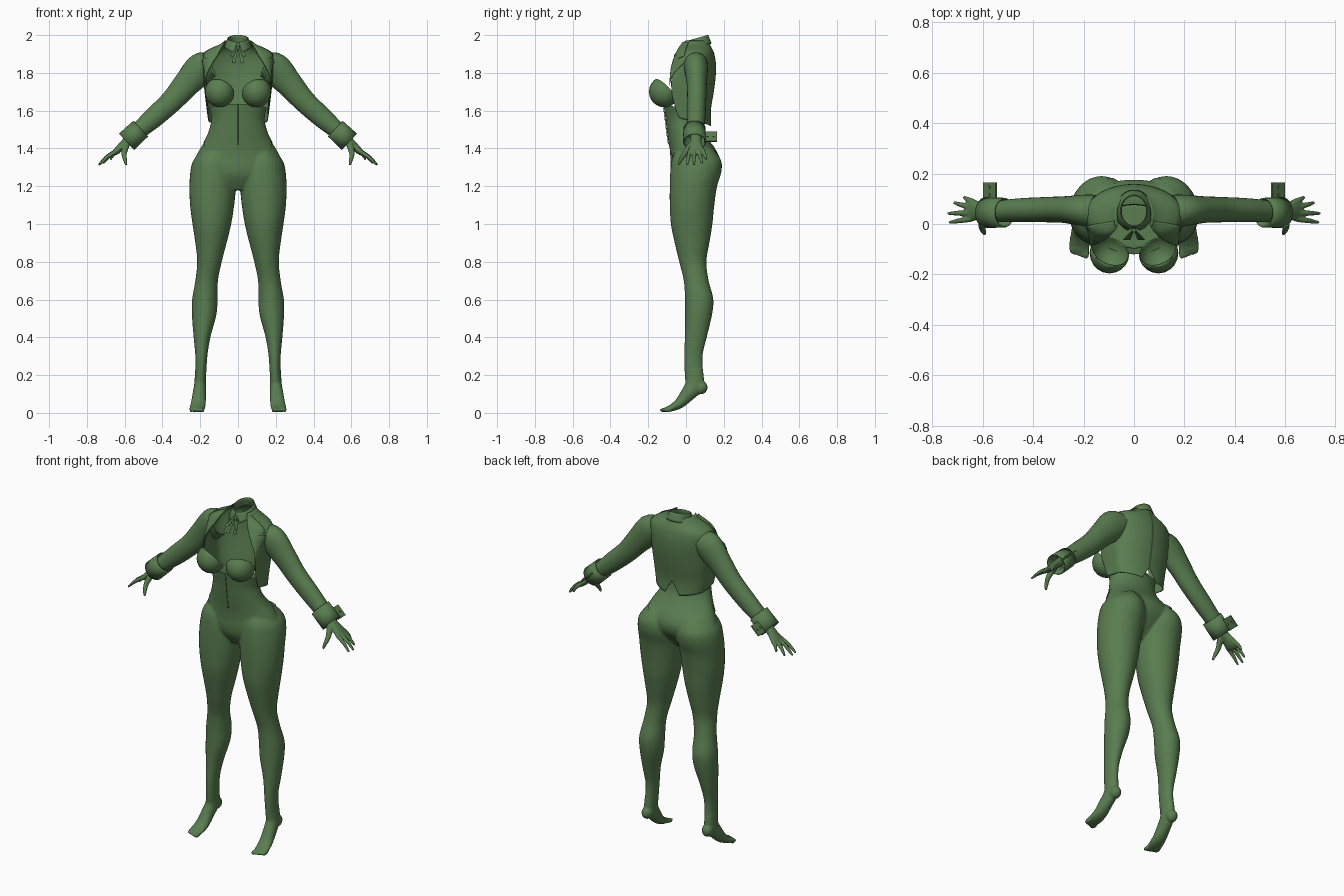
import bpy, bmesh
from math import sin, cos, pi
from mathutils import Vector, Matrix

if "Cube" in bpy.data.objects:
    bpy.data.objects.remove(bpy.data.objects["Cube"])

GREEN = (0.10, 0.205, 0.08, 1)
green = bpy.data.materials.new("moss green")
green.use_nodes = True
green.diffuse_color = GREEN
bsdf = green.node_tree.nodes["Principled BSDF"]
bsdf.inputs["Base Color"].default_value = GREEN
bsdf.inputs["Roughness"].default_value = 0.7


# ---- helpers ----
def at(rows, k):
    """Smooth interpolation of rows keyed by their first value."""
    i = max(0, min(len(rows) - 2, sum(r[0] <= k for r in rows) - 1))
    a, b = rows[i], rows[i + 1]
    p, q = rows[max(i - 1, 0)], rows[min(i + 2, len(rows) - 1)]
    h = b[0] - a[0]
    f = max(0, min(1, (k - a[0]) / h))
    out = []
    for j in range(1, len(a)):
        m0 = (b[j] - p[j]) / (b[0] - p[0]) * h
        m1 = (q[j] - a[j]) / (q[0] - a[0]) * h
        d = b[j] - a[j]
        out.append(a[j] + f * m0 + f * f * (3 * d - 2 * m0 - m1) + f ** 3 * (m0 + m1 - 2 * d))
    return out


def sheet(bm, fn, nu, nv, closed=False, cap=False):
    """Grid surface from fn(u, v); closed wraps u, cap fills both ends of v."""
    cols = nu if closed else nu + 1
    g = [[bm.verts.new(fn(i / nu, j / nv)) for i in range(cols)] for j in range(nv + 1)]
    for j in range(nv):
        for i in range(nu):
            k = (i + 1) % cols
            bm.faces.new((g[j][i], g[j][k], g[j + 1][k], g[j + 1][i]))
    if cap:
        bm.faces.new(g[0][::-1])
        bm.faces.new(g[-1])


def tube(bm, pts, side=(0, 1, 0), nu=16, nv=16, cap=True):
    """Tube through points (x, y, z, radius along side, other radius)."""
    rows = [(i, *p) for i, p in enumerate(pts)]
    n = len(pts) - 1

    def fn(u, v):
        x, y, z, ru, rv = at(rows, v * n)
        t = Vector(at(rows, min(v + .03, 1) * n)[:3]) - Vector(at(rows, max(v - .03, 0) * n)[:3])
        t.normalize()
        s = Vector(side)
        s = (s - t * s.dot(t)).normalized()
        return Vector((x, y, z)) + s * ru * cos(2 * pi * u) + t.cross(s) * rv * sin(2 * pi * u)
    sheet(bm, fn, nu, nv, True, cap)


def ball(bm, loc, size):
    m = Matrix.Translation(loc) @ Matrix.Diagonal((*size, 1))
    bmesh.ops.create_uvsphere(bm, u_segments=20, v_segments=12, radius=1, matrix=m)


def make(name, bm, mirror=False, remesh=0, thick=0, smooth=True):
    bmesh.ops.recalc_face_normals(bm, faces=bm.faces)
    me = bpy.data.meshes.new(name)
    bm.to_mesh(me)
    bm.free()
    me.materials.append(green)
    for p in me.polygons:
        p.use_smooth = smooth
    ob = bpy.data.objects.new(name, me)
    bpy.context.collection.objects.link(ob)
    if remesh:
        r = ob.modifiers.new("blend", 'REMESH')
        r.mode, r.voxel_size, r.use_smooth_shade = 'VOXEL', remesh, True
        s = ob.modifiers.new("soften", 'SMOOTH')
        s.factor, s.iterations = 0.5, 4
    if thick:
        s = ob.modifiers.new("thickness", 'SOLIDIFY')
        s.thickness, s.offset = thick, 0
    if mirror:
        ob.modifiers.new("mirror", 'MIRROR')
    return ob


# ---- hips, legs and feet ----
HIPS = [(1.18, .06, -.03, .07), (1.25, .2, -.07, .13), (1.3, .235, -.08, .165), (1.35, .225, -.08, .172),
        (1.4, .2, -.083, .15), (1.45, .168, -.09, .11), (1.5, .147, -.097, .08),
        (1.56, .136, -.104, .07), (1.64, .155, -.115, .09)]
LEG = [(.17, .17, .226, -.005, .095), (.3, .162, .226, -.01, .088), (.4, .146, .235, -.006, .11),
       (.52, .114, .244, -.005, .138), (.6, .108, .243, -.005, .145), (.7, .106, .226, -.012, .12),
       (.8, .086, .216, -.036, .108), (.9, .06, .226, -.06, .124), (1.0, .036, .241, -.08, .14),
       (1.1, .02, .254, -.086, .15), (1.2, .01, .257, -.086, .165), (1.28, .006, .252, -.083, .188),
       (1.34, .02, .235, -.075, .185), (1.4, .05, .18, -.05, .14)]


def hip_point(a, z, grow=0):
    w, f, b = at(HIPS, z)
    return Vector(((w + grow) * sin(a), (f + b) / 2 - ((b - f) / 2 + grow) * cos(a), z))


bm = bmesh.new()
sheet(bm, lambda u, v: hip_point(2 * pi * u, 1.18 + .33 * v), 48, 24, True, True)
for s in (-1, 1):
    def leg_point(u, v):
        z = .17 + 1.23 * v
        x0, x1, y0, y1 = at(LEG, z)
        a = 2 * pi * u
        return (s * ((x0 + x1) / 2 + (x1 - x0) / 2 * cos(a)), (y0 + y1) / 2 + (y1 - y0) / 2 * sin(a), z)
    sheet(bm, leg_point, 32, 60, True, True)
    tube(bm, [(s * .198, .045, .23, .029, .045), (s * .2, .045, .15, .032, .05), (s * .205, .01, .1, .036, .04),
              (s * .21, -.035, .05, .04, .028), (s * .216, -.08, .025, .042, .018),
              (s * .218, -.105, .02, .04, .012)], (1, 0, 0))
    ball(bm, (s * .2, .078, .135), (.032, .037, .037))
    for i in range(5):
        ball(bm, (s * (.188 + .015 * i), -.115 + .005 * i, .015), (.011 - .0008 * i, .026, .012))
bmesh.ops.recalc_face_normals(bm, faces=bm.faces)
legs = make("hips_and_legs", bm, remesh=.0065)

# ---- brief: panel lifted off the hips, cut along slanted leg lines ----
bpy.context.view_layer.update()
ev = legs.evaluated_get(bpy.context.evaluated_depsgraph_get())
skin = bpy.data.meshes.new_from_object(ev)
bm = bmesh.new()
bm.from_mesh(skin)
bpy.data.meshes.remove(skin)
cuts = [((0, 0, 1.42), (0, 0, 1)), ((0, 0, 1.19), (0, 0, -1))]
cuts += [((s * .025, 0, 1.2), (s * .16, 0, -.085)) for s in (-1, 1)]
for co, no in cuts:
    geom = bm.verts[:] + bm.edges[:] + bm.faces[:]
    bmesh.ops.bisect_plane(bm, geom=geom, plane_co=co, plane_no=no, clear_outer=True)
bm.normal_update()
for v in bm.verts:
    v.co += v.normal * .003
make("brief", bm)

# ---- corset with pointed hem ----
HEM = [(0, 1.42), (.5, 1.35), (1.5, 1.45), (2.65, 1.36), (pi, 1.42)]


def corset_point(u, v):
    a = 2 * pi * u
    k = min(a, 2 * pi - a)
    i = max(j for j in range(4) if HEM[j][0] <= k)
    (k0, z0), (k1, z1) = HEM[i], HEM[i + 1]
    low = z0 + (z1 - z0) * (k - k0) / (k1 - k0)
    top = 1.61 + .025 * cos(a)
    return hip_point(a, low + (top - low) * v, .005)


bm = bmesh.new()
sheet(bm, corset_point, 76, 24, True)
corset = make("corset", bm)
wrap = corset.modifiers.new("fit", 'SHRINKWRAP')
wrap.target, wrap.wrap_mode, wrap.offset = legs, 'OUTSIDE', .004

bm = bmesh.new()
sheet(bm, lambda u, v: hip_point(.02 * (u - .5), 1.42 + .21 * v, .008), 1, 16)
make("corset_front_seam", bm, thick=.003)

# ---- bust cups: tilted open bowls ----
bm = bmesh.new()
ball(bm, (.097, -.115, 1.7), (.077, .079, .08))
bmesh.ops.bisect_plane(bm, geom=bm.verts[:] + bm.edges[:] + bm.faces[:], plane_co=(.097, -.115, 1.715),
                       plane_no=(-.3, .7, .65), clear_outer=True)
make("bust_cups", bm, mirror=True, thick=.004)

# ---- open jacket: z, half width, back y, front edge x and y ----
JACKET = [(1.51, .15, .135, .158, -.01), (1.6, .163, .13, .157, -.05), (1.7, .175, .145, .166, -.074),
          (1.78, .183, .155, .165, -.075), (1.85, .19, .156, .132, -.064), (1.9, .185, .148, .1, -.045),
          (1.925, .15, .138, .088, -.033), (1.95, .09, .125, .072, -.015), (1.97, .068, .118, .06, .0)]


def jacket_point(t, z):
    w, yb, xf, yf = at(JACKET, z)
    if t < .6:
        a = t / .6 * pi / 2
        return Vector((w * sin(a), .04 + (yb - .04) * cos(a), z))
    a = (t - .6) / .4 * pi / 2
    return Vector((xf + (w - xf) * cos(a), .04 + (yf - .04) * sin(a), z))


def jacket_body(u, v):
    if u < .12:
        low = 1.6 - .08 * u / .12
    else:
        low = 1.52 + .045 * (u - .12) / .88
    return jacket_point(u, low + (1.97 - low) * v)


bm = bmesh.new()
sheet(bm, jacket_body, 50, 36)
make("jacket", bm, mirror=True, thick=.004)

# lapels with a notch
LAPEL = [(1.73, .01), (1.8, .16), (1.85, .3), (1.868, .32), (1.872, .16), (1.885, .28), (1.96, .3)]


def lapel_point(u, v):
    z = 1.73 + .23 * v
    i = max(j for j in range(6) if LAPEL[j][0] <= z + 1e-6)
    (z0, w0), (z1, w1) = LAPEL[i], LAPEL[i + 1]
    width = w0 + (w1 - w0) * (z - z0) / (z1 - z0)
    return jacket_point(1 - width * (1 - u), z) + Vector((.003, -.009, .002))


bm = bmesh.new()
sheet(bm, lapel_point, 8, 50)
make("lapels", bm, mirror=True, thick=.003)

# ---- sleeves, cuffs and cuff flaps ----
bm = bmesh.new()
tube(bm, [(.15, .05, 1.845, .066, .07), (.2, .054, 1.818, .062, .084), (.275, .057, 1.738, .053, .07),
          (.35, .057, 1.652, .05, .06), (.45, .055, 1.56, .047, .054), (.545, .05, 1.478, .042, .043)],
     nu=28, nv=40, cap=False)
make("sleeves", bm, mirror=True)

bm = bmesh.new()
tube(bm, [(.515, .045, 1.505, .056, .054), (.59, .045, 1.435, .058, .056)], nu=28, nv=2, cap=False)
make("cuffs", bm, mirror=True, thick=.006)

bm = bmesh.new()
turn = Matrix.Translation((.572, .13, 1.462)) @ Matrix.Rotation(pi / 4, 4, 'Y')
bmesh.ops.create_cube(bm, size=1, matrix=turn @ Matrix.Diagonal((.07, .07, .008, 1)))
for dy in (-.015, .015):
    bmesh.ops.create_cone(bm, cap_ends=True, segments=12, radius1=.007, radius2=.007, depth=.014,
                          matrix=turn @ Matrix.Translation((0, dy, 0)))
make("cuff_flaps", bm, mirror=True, smooth=False)

# ---- hands ----
bm = bmesh.new()
tube(bm, [(.54, .052, 1.485, .03, .027), (.6, .053, 1.428, .03, .022), (.64, .055, 1.388, .045, .018),
          (.662, .055, 1.37, .04, .012)])
for base, tip in (((.645, .02, 1.385), (.733, .006, 1.313)), ((.65, .044, 1.385), (.738, .042, 1.312)),
                  ((.648, .067, 1.385), (.715, .085, 1.32)), ((.638, .088, 1.39), (.675, .107, 1.34))):
    b, t = Vector(base), Vector(tip)
    mid = (b + t) / 2 + Vector((.004, 0, .004))
    tube(bm, [(*b, .012, .012), (*mid, .0105, .0105), (*t, .006, .006)], nu=10, nv=8)
tube(bm, [(.59, .03, 1.425, .018, .02), (.603, -.005, 1.375, .014, .015), (.598, -.028, 1.34, .011, .011),
          (.592, -.04, 1.312, .006, .006)], nu=10, nv=10)
make("hands", bm, mirror=True, remesh=.004)


# ---- shirt collar: stand and folded leaf, open at the front ----
def neck(a, grow, z):
    return Vector(((.05 + grow) * sin(a), .052 - (.06 + grow) * cos(a), z))


bm = bmesh.new()
sheet(bm, lambda u, v: neck(2 * pi * u, .01 * (1 - v), 1.932 + v * .05 - .018 * cos(2 * pi * u)), 40, 4, True)
make("collar_stand", bm, thick=.003)


def leaf_point(u, v):
    a = .1 + (2 * pi - .2) * u + .25 * v * (1 - 2 * u)
    drop = .045 + .02 * max(0, cos(a)) ** 6
    return neck(a, .004 + .018 * v, 1.982 - .018 * cos(a) - drop * v)


bm = bmesh.new()
sheet(bm, leaf_point, 48, 4)
make("collar_leaf", bm, thick=.003)

# ---- ribbon tie ----
bm = bmesh.new()
for x0, x1, z1, w in ((.004, .024, 1.85, .009), (.008, .036, 1.885, .007)):
    sheet(bm, lambda u, v: (x0 + (x1 - x0) * v + (u - .5) * 2 * (.003 + (w - .003) * v),
                            -.028 - .035 * v, 1.93 + (z1 - 1.93) * v + .008 * v * u), 2, 6)
make("ribbon_tails", bm, mirror=True, thick=.003, smooth=False)
bm = bmesh.new()
ball(bm, (0, -.026, 1.932), (.01, .008, .01))
make("ribbon_knot", bm)
